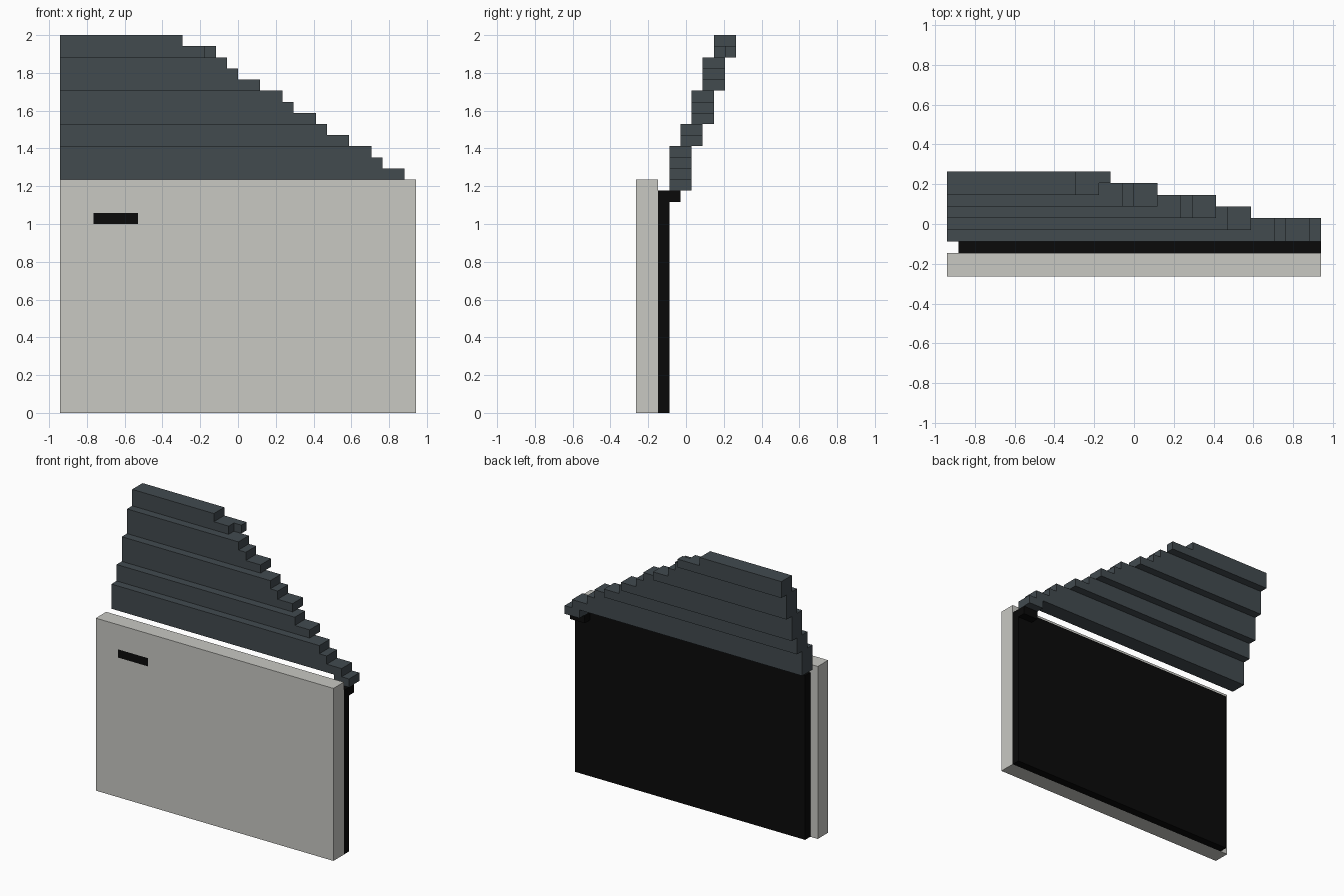
import bpy, bmesh

if "Cube" in bpy.data.objects:
    bpy.data.objects.remove(bpy.data.objects["Cube"])

U = 2 / 34  # one block; the model is 32 x 9 x 34 blocks


def pos(i, j, k):
    return ((i - 16) * U, (j - 4.5) * U, k * U)


def material(name, rgb):
    m = bpy.data.materials.new(name)
    m.diffuse_color = (*rgb, 1)
    m.use_nodes = True
    m.node_tree.nodes["Principled BSDF"].inputs["Base Color"].default_value = m.diffuse_color
    return m


PAINT = material("light_grey_paint", (0.578, 0.578, 0.545))
BLACK = material("black_trim", (0.003, 0.003, 0.003))
GLASS = material("dark_glass", (0.054, 0.069, 0.078))


def finish(name, bm, mats):
    bmesh.ops.recalc_face_normals(bm, faces=bm.faces)
    me = bpy.data.meshes.new(name)
    bm.to_mesh(me)
    bm.free()
    for m in mats:
        me.materials.append(m)
    ob = bpy.data.objects.new(name, me)
    bpy.context.collection.objects.link(ob)
    return ob


def prism(outline, j0, j1):
    """Extrude an x-z outline from depth j0 to j1."""
    bm = bmesh.new()
    face = bm.faces.new([bm.verts.new(pos(i, j0, k)) for i, k in outline])
    ext = bmesh.ops.extrude_face_region(bm, geom=[face])["geom"]
    verts = [g for g in ext if isinstance(g, bmesh.types.BMVert)]
    bmesh.ops.translate(bm, verts=verts, vec=(0, (j1 - j0) * U, 0))
    return bm


def rect(i0, i1, k0, k1):
    return [(i0, k0), (i1, k0), (i1, k1), (i0, k1)]


def stepped(k0, ends):
    """Outline with a straight left edge and one right end per row."""
    pts = [(0, k0)]
    for n, e in enumerate(ends):
        pts += [(e, k0 + n), (e, k0 + n + 1)]
    return pts + [(0, k0 + len(ends))]


# Outer door panel, with the handle cut into its front face
bm = prism(rect(0, 32, 0, 21), 0, 2)
for co, no in ((pos(3, 0, 0), (1, 0, 0)), (pos(7, 0, 0), (1, 0, 0)),
               (pos(0, 0, 17), (0, 0, 1)), (pos(0, 0, 18), (0, 0, 1))):
    bmesh.ops.bisect_plane(bm, geom=bm.verts[:] + bm.edges[:] + bm.faces[:],
                           plane_co=co, plane_no=no)
lo, hi = pos(3, 0.1, 17), pos(7, 0.1, 18)
for f in bm.faces:
    c = f.calc_center_median()
    if c.y < lo[1] and lo[0] < c.x < hi[0] and lo[2] < c.z < hi[2]:
        f.material_index = 1
finish("door_panel", bm, [PAINT, BLACK])

# Inner lining and the small bracket under the window corner
finish("inner_lining", prism(rect(1, 32, 0, 20), 2, 3), [BLACK])
finish("window_bracket", prism(rect(30, 32, 19, 20), 3, 4), [BLACK])

# Window: layers leaning back, each with a stepped front edge
layers = [(21, 3, 5, (31, 29, 28)), (24, 4, 6, (26, 24)),
          (26, 5, 7, (23, 21, 20)), (29, 6, 8, (18, 16, 15)),
          (32, 7, 9, (13, 11))]
for n, (k, j0, j1, ends) in enumerate(layers):
    finish(f"window_layer_{n + 1}", prism(stepped(k, ends), j0, j1), [GLASS])
finish("window_foot", prism(rect(30, 32, 20, 21), 3, 5), [GLASS])
finish("window_top_step", prism(rect(13, 14, 32, 33), 8, 9), [GLASS])
